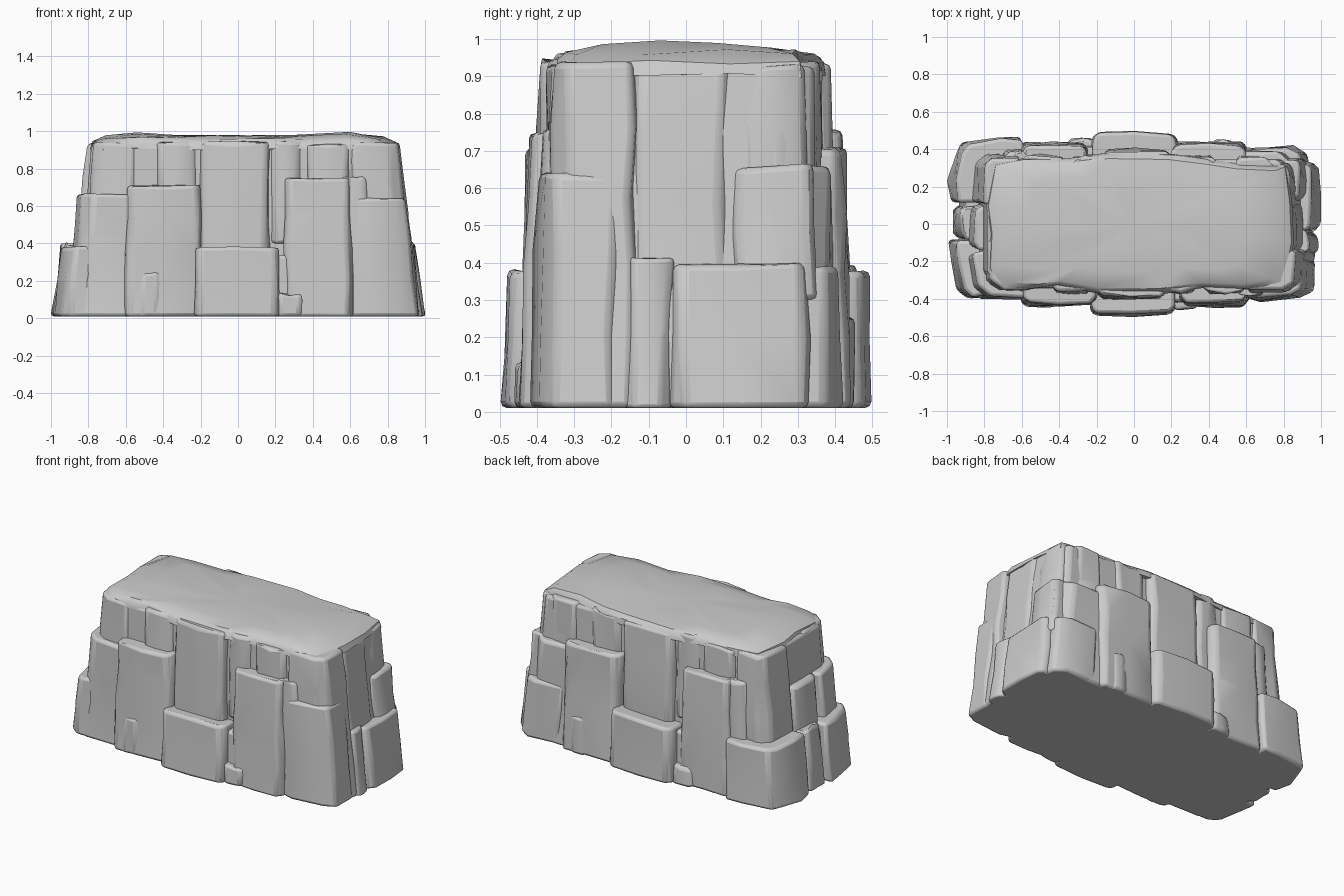
import bpy, bmesh, math, random

if "Cube" in bpy.data.objects:
    bpy.data.objects.remove(bpy.data.objects["Cube"])

random.seed(7)


def lean(x, y, z):
    """Walls lean inwards with height, mostly at the two ends."""
    return x * (1 - 0.13 * z * min(x * x, 1)), y * (1 - 0.05 * z), z


def finish(name, bm, bevel):
    bmesh.ops.recalc_face_normals(bm, faces=bm.faces)
    me = bpy.data.meshes.new(name)
    bm.to_mesh(me)
    bm.free()
    ob = bpy.data.objects.new(name, me)
    bpy.context.collection.objects.link(ob)
    if bevel:
        m = ob.modifiers.new("worn_edges", 'BEVEL')
        m.width = bevel
        m.segments = 2
        m.limit_method = 'ANGLE'
        m.angle_limit = math.radians(35)
    bpy.ops.object.select_all(action='DESELECT')
    ob.select_set(True)
    bpy.context.view_layer.objects.active = ob
    bpy.ops.object.shade_smooth_by_angle(angle=math.radians(35))
    return ob


def rock(name, foot, z0, z1, bevel=0.018, jit=0.009, turn=False):
    """Hewn stone: a footprint raised from z0 to z1, leaning and uneven."""
    s = -1 if turn else 1
    bm = bmesh.new()
    rings = []
    levels = max(2, round((z1 - z0) / 0.2) + 1)
    z0 = max(z0, 0.01)
    for i in range(levels):
        z = z0 + (z1 - z0) * i / (levels - 1)
        ring = []
        for x, y in foot:
            j = [random.uniform(-jit, jit) for _ in range(3)]
            if i == 0:
                j[2] = 0
            px, py, pz = lean(x * s, y * s, z)
            ring.append(bm.verts.new((px + j[0], py + j[1], pz + j[2])))
        rings.append(ring)
    n = len(foot)
    for a, b in zip(rings, rings[1:]):
        for k in range(n):
            bm.faces.new((a[k], a[(k + 1) % n], b[(k + 1) % n], b[k]))
    bm.faces.new(rings[0])
    bm.faces.new(rings[-1])
    return finish(name, bm, bevel)


def slab(name, x0, x1, y, z0, z1, turn=False, bulge=0.006):
    """Slab on a long face, with its outer corners cut."""
    c = min(0.03, (x1 - x0) * 0.2)
    foot = [(x0, -0.2), (x0, y + c), (x0 + c, y), ((x0 + x1) / 2, y - bulge),
            (x1 - c, y), (x1, y + c), (x1, -0.2)]
    rock(name, foot, z0, z1, turn=turn)


def end_slab(name, y0, y1, x, z0, z1):
    """Slab on a short end; x carries the sign of the end."""
    s = math.copysign(1, x)
    c = min(0.03, (y1 - y0) * 0.2)
    foot = [(0.6 * s, y0), (x - c * s, y0), (x, y0 + c), (x + 0.005 * s, (y0 + y1) / 2),
            (x, y1 - c), (x - c * s, y1), (0.6 * s, y1)]
    rock(name, foot, z0, z1)


# solid heart of the rock, and a wider base closing the joints
rock("core", [(-0.86, -0.27), (-0.76, -0.355), (0.85, -0.355), (0.93, -0.28),
              (0.93, 0.27), (0.84, 0.36), (-0.76, 0.36), (-0.86, 0.27)], 0, 0.93, jit=0.004)
rock("core_base", [(-0.94, -0.28), (-0.83, -0.38), (-0.3, -0.42), (0.3, -0.42), (0.85, -0.38), (0.955, -0.28),
                   (0.955, 0.28), (0.83, 0.38), (0.3, 0.42), (-0.3, 0.42), (-0.83, 0.40), (-0.94, 0.28)],
     0, 0.34, jit=0.004)

# stones shared by both long faces: the back is the front turned half round
for turn, side in ((False, "front"), (True, "back")):
    slab(side + "_low_middle", -0.23, 0.22, -0.49, 0, 0.375, turn)
    slab(side + "_left_tall", -0.61, -0.20, -0.437, 0, 0.71, turn)
    slab(side + "_right_tall", 0.25, 0.62, -0.437, 0, 0.75, turn)
    slab(side + "_right_ledge", 0.55, 0.73, -0.40, 0.3, 0.755, turn)
    slab(side + "_centre_upper", -0.20, 0.17, -0.405, 0.3, 0.94, turn)
    slab(side + "_upper_wedge", 0.17, 0.35, -0.375, 0.4, 0.95, turn)
    slab(side + "_upper_right", 0.37, 0.63, -0.38, 0.7, 0.93, turn)
    slab(side + "_upper_left", -0.45, -0.22, -0.38, 0.65, 0.94, turn)
    # broken toes leaning on the tall slabs
    slab(side + "_toe_left", -0.55, -0.40, -0.447, 0, 0.25, turn)
    slab(side + "_toe_right", 0.20, 0.36, -0.455, 0, 0.13, turn)
    # stepped corner
    rock(side + "_corner_upper", [(-0.5, -0.2), (-0.57, -0.375), (-0.75, -0.37),
                                  (-0.84, -0.31), (-0.86, -0.1), (-0.6, 0)], 0.5, 0.94, turn=turn)
    rock(side + "_corner_middle", [(-0.5, -0.2), (-0.59, -0.405), (-0.82, -0.395),
                                   (-0.90, -0.34), (-0.925, -0.17), (-0.6, -0.1)], 0, 0.66, turn=turn)

# low stone at the front left
rock("front_left_foot", [(-0.7, -0.2), (-0.80, -0.39), (-0.90, -0.39), (-0.95, -0.36),
                         (-0.985, -0.2), (-0.99, -0.09), (-0.7, -0.08)], 0, 0.38)

# full height front right corner and the stone in front of it
rock("front_right_column", [(0.6, -0.2), (0.64, -0.375), (0.88, -0.37), (0.95, -0.33),
                            (0.975, -0.15), (0.7, -0.1)], 0, 0.94)
rock("front_right_stone", [(0.6, -0.2), (0.61, -0.39), (0.68, -0.415), (0.90, -0.395),
                           (0.965, -0.36), (0.975, -0.2), (0.7, -0.1)], 0, 0.64)

# back left corner: full height column above a broad low foot
rock("back_left_column", [(-0.6, 0.2), (-0.64, 0.375), (-0.82, 0.375), (-0.88, 0.33),
                          (-0.90, 0.12), (-0.7, 0.1)], 0, 0.94)
rock("back_left_foot", [(-0.58, 0.2), (-0.60, 0.46), (-0.72, 0.465), (-0.92, 0.43), (-0.96, 0.38),
                        (-1.0, 0.24), (-0.985, 0.12), (-0.7, 0.11)], 0, 0.40)

# right end stones
end_slab("right_centre_column", -0.15, 0.12, 0.945, 0, 0.92)
end_slab("right_narrow_foot", -0.16, -0.04, 0.985, 0, 0.41)
end_slab("right_low_block", -0.04, 0.33, 0.995, 0, 0.395)
end_slab("right_middle_block", 0.13, 0.36, 0.96, 0.3, 0.66)
end_slab("right_upper_block", 0.14, 0.33, 0.925, 0.6, 0.93)
rock("back_right_foot", [(0.6, 0.2), (0.63, 0.41), (0.85, 0.42), (0.93, 0.38), (0.96, 0.2)], 0, 0.39)

# left end stones
end_slab("left_low_block", -0.08, 0.10, -0.97, 0, 0.39)
end_slab("left_middle_block", -0.14, 0.10, -0.915, 0.3, 0.66)
end_slab("left_upper_block", -0.09, 0.12, -0.85, 0.6, 0.92)

# gently rolling top surface
outline = [(-0.78, -0.24), (-0.72, -0.34), (-0.56, -0.35), (-0.42, -0.33), (-0.2, -0.37), (0.15, -0.375),
           (0.38, -0.34), (0.62, -0.35), (0.81, -0.32), (0.855, -0.1), (0.845, 0.12), (0.82, 0.31),
           (0.6, 0.32), (0.4, 0.35), (0.2, 0.375), (-0.15, 0.38), (-0.36, 0.35), (-0.6, 0.35),
           (-0.75, 0.32), (-0.79, 0.1), (-0.77, -0.05)]
bm = bmesh.new()
rings = []
for scale, h in ((1.0, 0.90), (0.985, 0.935), (0.92, 0.96), (0.7, 0.97), (0.35, 0.972)):
    ring = []
    for x, y in outline:
        px, py = x * scale, y * scale
        swell = 0.024 * math.exp(-((abs(px) - 0.6) / 0.15) ** 2 - (py / 0.25) ** 2)
        ring.append(bm.verts.new((px, py, h + swell + random.uniform(-0.005, 0.008))))
    rings.append(ring)
n = len(outline)
for a, b in zip(rings, rings[1:]):
    for k in range(n):
        bm.faces.new((a[k], a[(k + 1) % n], b[(k + 1) % n], b[k]))
centre = bm.verts.new((0, 0, 0.978))
for k in range(n):
    bm.faces.new((rings[-1][k], rings[-1][(k + 1) % n], centre))
bm.faces.new(rings[0])
finish("top_cap", bm, 0)
